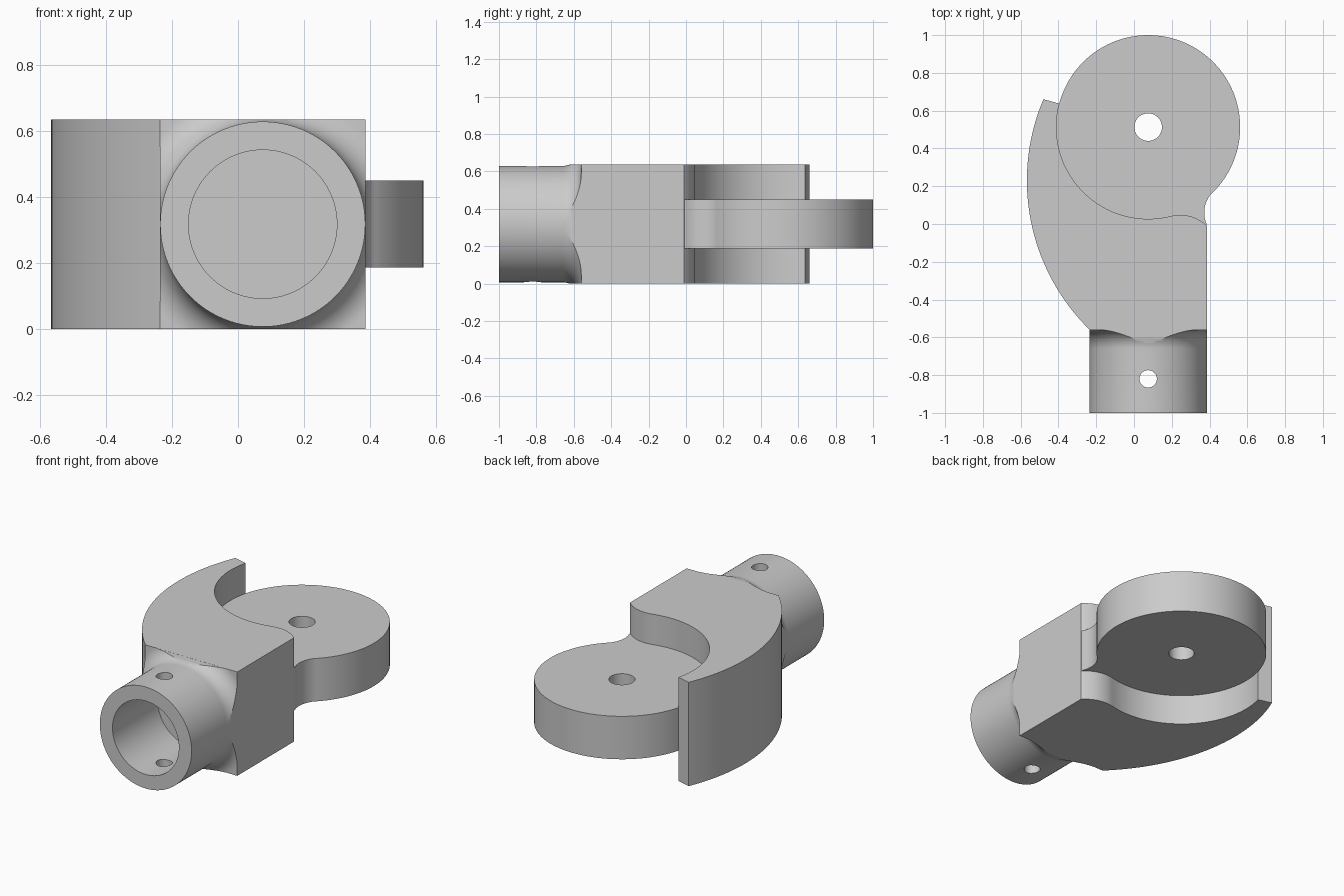
import bpy, bmesh, math
from mathutils import Vector

if "Cube" in bpy.data.objects:
    bpy.data.objects.remove(bpy.data.objects["Cube"])

CX, CY, CZ = 0.075, 0.513, 0.318   # shared centre line, disc centre, mid height
TOP = 0.636
R_DISC = 0.487

grey = bpy.data.materials.new("plain_grey")
grey.diffuse_color = (0.6, 0.6, 0.6, 1)
grey.use_nodes = True
grey.node_tree.nodes["Principled BSDF"].inputs["Base Color"].default_value = grey.diffuse_color


def arc(cx, cy, r, a0, a1, n):
    """Points on an arc, angles in degrees."""
    angles = [math.radians(a0 + (a1 - a0) * i / n) for i in range(n + 1)]
    return [(cx + r * math.cos(a), cy + r * math.sin(a)) for a in angles]


def make_object(name, bm):
    bmesh.ops.recalc_face_normals(bm, faces=bm.faces[:])
    mesh = bpy.data.meshes.new(name)
    bm.to_mesh(mesh)
    bm.free()
    mesh.materials.append(grey)
    obj = bpy.data.objects.new(name, mesh)
    bpy.context.collection.objects.link(obj)
    return obj


def prism(name, outline, z0, z1):
    """Extrude a flat outline upwards."""
    bm = bmesh.new()
    face = bm.faces.new([bm.verts.new((x, y, z0)) for x, y in outline])
    new = bmesh.ops.extrude_face_region(bm, geom=[face])["geom"]
    verts = [v for v in new if isinstance(v, bmesh.types.BMVert)]
    bmesh.ops.translate(bm, verts=verts, vec=(0, 0, z1 - z0))
    return make_object(name, bm)


def lathe(name, profile, steps=96):
    """Spin (radius, y) points around the tube axis."""
    bm = bmesh.new()
    verts = [bm.verts.new((CX + r, y, CZ)) for r, y in profile]
    edges = [bm.edges.new(pair) for pair in zip(verts, verts[1:])]
    bmesh.ops.spin(bm, geom=verts + edges, cent=Vector((CX, 0, CZ)), axis=(0, 1, 0),
                   angle=math.tau, steps=steps)
    bmesh.ops.remove_doubles(bm, verts=bm.verts[:], dist=1e-5)
    return make_object(name, bm)


def combine(target, other, operation):
    """Apply a boolean and discard the second solid."""
    mod = target.modifiers.new(operation, "BOOLEAN")
    mod.operation, mod.solver, mod.object = operation, "EXACT", other
    bpy.context.view_layer.objects.active = target
    bpy.ops.object.modifier_apply(modifier=mod.name)
    bpy.data.objects.remove(other)


# Curved body: straight right side, rounded shoulder, round pocket, sweeping back
body = prism("hook_body",
             [(0.387, -0.56)]
             + arc(0.245, -0.152, 0.2, 44.8, 104.3, 16)
             + arc(CX, CY, R_DISC - 0.001, 284.3, 165.2, 40)[1:]
             + arc(0.539, 0.23, 1.106, 157.1, 225.6, 40), 0, TOP)

# Thin pivot disc with a filleted neck running into the body
disc = prism("pivot_disc",
             arc(CX, CY, R_DISC, -45.2, 270, 104)
             + [(0.1, -0.1), (0.38, -0.1)]
             + arc(0.525, 0.06, 0.153, 204, 134.8, 16)[:-1], 0.187, 0.45)

# Socket tube with a blind bore and a fillet flaring into the shoulder
tube = lathe("socket_tube",
             [(0, -0.562), (0.225, -0.562), (0.225, -1.0), (0.311, -1.0)]
             + arc(0.411, -0.66, 0.1, 180, 90, 12)
             + [(0.47, -0.56), (0.47, -0.54), (0, -0.54)])

# Trim the flare to the square section of the body
e = 0.0005
square = prism("flare_limit", [(-0.237 + e, -1.1), (0.387 - e, -1.1),
                               (0.387 - e, -0.4), (-0.237 + e, -0.4)], e, TOP - e)
combine(tube, square, "INTERSECT")

# Join the parts into one casting
combine(body, disc, "UNION")
combine(body, tube, "UNION")

# Pivot hole and cross-pin hole
for y, r in ((CY, 0.073), (-0.82, 0.046)):
    drill = prism("drill", arc(CX, y, r, 0, 360, 40)[:-1], -0.1, 0.8)
    combine(body, drill, "DIFFERENCE")

body.name = "hook_bracket"
bpy.ops.object.select_all(action="DESELECT")
body.select_set(True)
bpy.context.view_layer.objects.active = body
bpy.ops.object.shade_smooth_by_angle(angle=math.radians(30))
